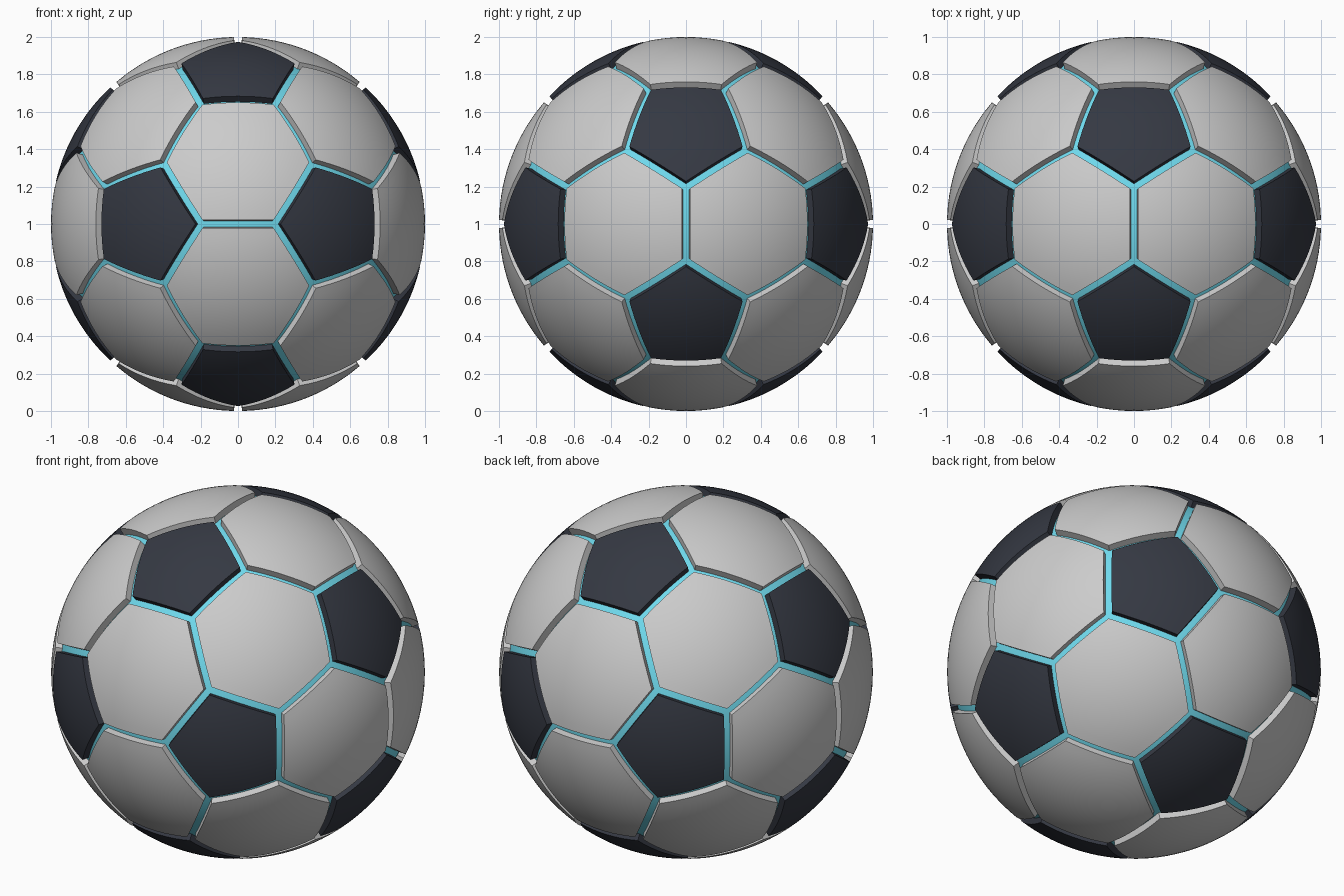
import bpy, bmesh, math
from mathutils import Vector

if "Cube" in bpy.data.objects:
    bpy.data.objects.remove(bpy.data.objects["Cube"])

PHI = (1 + math.sqrt(5)) / 2
UP = Vector((0, 0, 1))
GAP, FLARE, INNER = 0.022, 0.006, 0.955   # half seam width, wall slope, panel underside

# icosahedron directions, oriented with a seam centred on each axis
ico = []
for a in (-1, 1):
    for b in (-PHI, PHI):
        ico += [Vector((a, b, 0)), Vector((0, a, b)), Vector((b, 0, a))]

# seam corners, pentagon axes and hexagon axes
near = lambda p, q: p is not q and (p - q).length < 2.1
corners = [((2 * p + q) / 3).normalized() for p in ico for q in ico if near(p, q)]
pent_axes = [p.normalized() for p in ico]
hex_axes = [(ico[i] + ico[j] + ico[k]).normalized()
            for i in range(12) for j in range(i) for k in range(j)
            if near(ico[i], ico[j]) and near(ico[j], ico[k]) and near(ico[i], ico[k])]


def add_panel(bm, axis, n):
    ring = sorted(corners, key=lambda c: -c.dot(axis))[:n]
    u = axis.orthogonal().normalized()
    v = axis.cross(u)
    ring.sort(key=lambda c: math.atan2(c.dot(v), c.dot(u)))
    side = [ring[i].cross(ring[(i + 1) % n]).normalized() for i in range(n)]
    pts = []
    for i in range(n):
        n1, n2 = side[i - 1], side[i]
        pts.append((ring[i] + GAP * (n1 + n2) / (1 + n1.dot(n2))).normalized())
    # domed outer surface
    hub = bm.verts.new(axis)
    rim = [bm.verts.new(p) for p in pts]
    faces = [bm.faces.new((hub, rim[i], rim[(i + 1) % n])) for i in range(n)]
    edges = list({e for f in faces for e in f.edges})
    bmesh.ops.subdivide_edges(bm, edges=edges, cuts=7, use_grid_fill=True)
    for w in bm.verts:
        w.co.normalize()
    # side walls down to the core
    border = [e for e in bm.edges if e.is_boundary]
    low = bmesh.ops.extrude_edge_only(bm, edges=border)["geom"]
    for w in low:
        if isinstance(w, bmesh.types.BMVert):
            out = (w.co - axis * w.co.dot(axis)).normalized()
            w.co = (w.co + out * FLARE).normalized() * INNER
    bmesh.ops.recalc_face_normals(bm, faces=bm.faces)
    # make sure the dome faces outward
    if sum(f.normal.dot(f.calc_center_median()) for f in bm.faces) < 0:
        bmesh.ops.reverse_faces(bm, faces=bm.faces)


def finish(ob, color=None, angle=30):
    if color:
        mat = bpy.data.materials.new(ob.name + "_color")
        mat.diffuse_color = (*color, 1)
        mat.use_nodes = True
        mat.node_tree.nodes["Principled BSDF"].inputs["Base Color"].default_value = mat.diffuse_color
        ob.data.materials.append(mat)
    bpy.ops.object.select_all(action='DESELECT')
    ob.select_set(True)
    bpy.context.view_layer.objects.active = ob
    bpy.ops.object.shade_smooth_by_angle(angle=math.radians(angle))


def panels(name, axes, n, color=None):
    me = bpy.data.meshes.new(name)
    whole = bmesh.new()
    for axis in axes:
        bm = bmesh.new()
        add_panel(bm, axis, n)
        part = bpy.data.meshes.new("panel_part")
        bm.to_mesh(part)
        bm.free()
        whole.from_mesh(part)
        bpy.data.meshes.remove(part)
    bmesh.ops.translate(whole, verts=whole.verts, vec=UP)
    whole.to_mesh(me)
    whole.free()
    ob = bpy.data.objects.new(name, me)
    bpy.context.collection.objects.link(ob)
    finish(ob, color)


panels("hexagon_panels", hex_axes, 6)
panels("pentagon_panels", pent_axes, 5, (0.035, 0.04, 0.055))

# glowing core seen through the seams
bpy.ops.mesh.primitive_ico_sphere_add(subdivisions=6, radius=0.962, location=UP)
core = bpy.context.object
core.name = "seam_core"
finish(core, (0.16, 0.7, 0.85))
